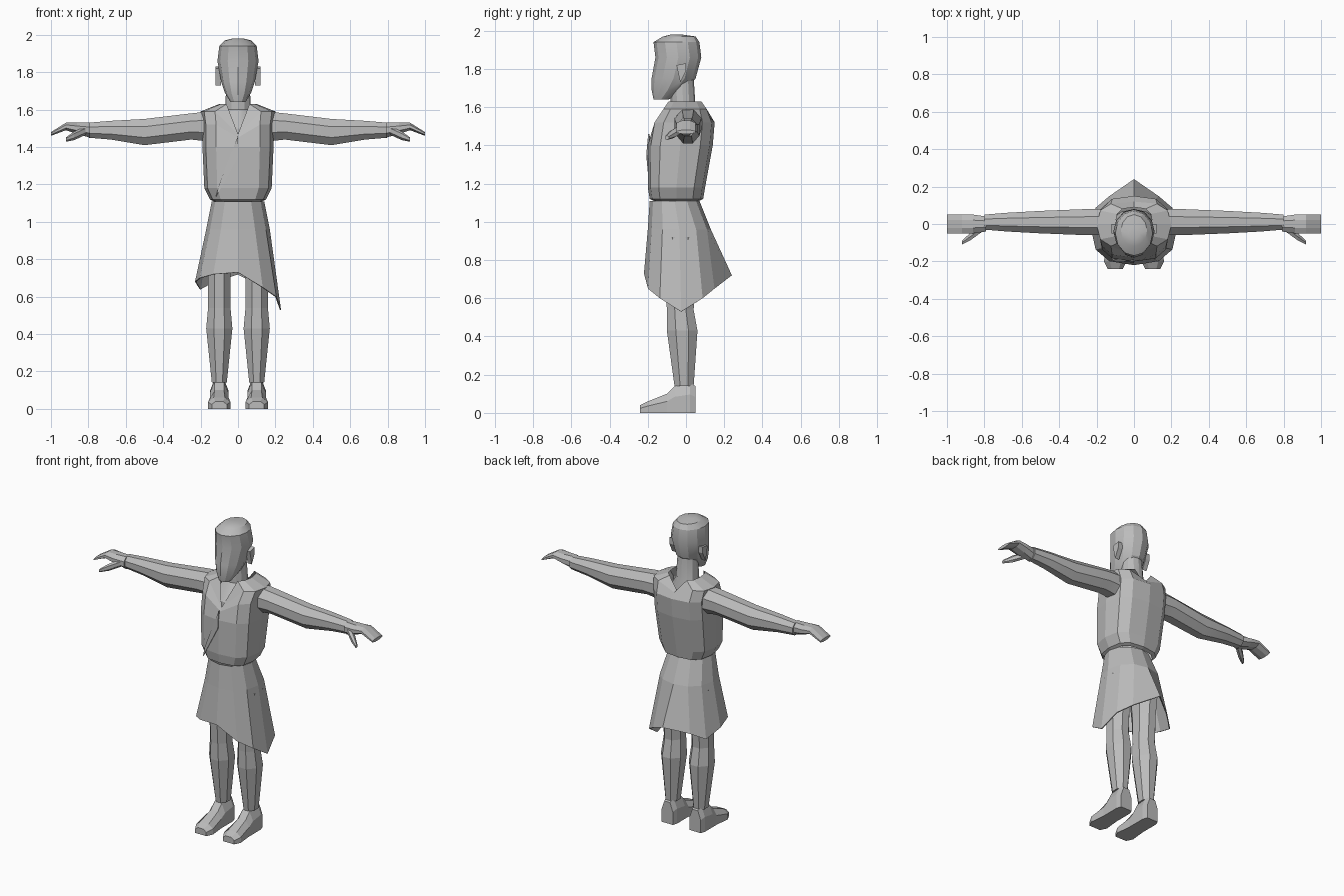
import bpy, bmesh, math
from mathutils import Vector

if "Cube" in bpy.data.objects:
    bpy.data.objects.remove(bpy.data.objects["Cube"], do_unlink=True)

shade = 0.5
grey = bpy.data.materials.new("plain grey")
grey.use_nodes = True
grey.diffuse_color = (shade, shade, shade, 1)
grey.node_tree.nodes["Principled BSDF"].inputs["Base Color"].default_value = grey.diffuse_color


def loft(name, rings, caps=True, smooth_angle=None):
    """Skin a list of rings that all have the same number of points."""
    bm = bmesh.new()
    loops = [[bm.verts.new(point) for point in ring] for ring in rings]
    count = len(loops[0])
    for low, high in zip(loops, loops[1:]):
        for i in range(count):
            following = (i + 1) % count
            bm.faces.new((low[i], low[following], high[following], high[i]))
    if caps:
        bm.faces.new(loops[0])
        bm.faces.new(loops[-1])
    bmesh.ops.recalc_face_normals(bm, faces=bm.faces)
    mesh = bpy.data.meshes.new(name)
    bm.to_mesh(mesh)
    bm.free()
    mesh.materials.append(grey)
    obj = bpy.data.objects.new(name, mesh)
    bpy.context.collection.objects.link(obj)
    if smooth_angle:
        bpy.ops.object.select_all(action="DESELECT")
        obj.select_set(True)
        bpy.context.view_layer.objects.active = obj
        bpy.ops.object.shade_smooth_by_angle(angle=math.radians(smooth_angle))
    return obj


def swell(value, power):
    """Push a sine or cosine outward to square off an ellipse."""
    return math.copysign(abs(value) ** power, value)


def section(z, width, front, back, power=1.0, count=12):
    """Level ring that starts at the front and runs towards the left."""
    middle, depth = (front + back) / 2, (back - front) / 2
    angles = [math.tau * i / count for i in range(count)]
    return [Vector((width * swell(math.sin(t), power),
                    middle - depth * swell(math.cos(t), power), z)) for t in angles]


def limb_ring(center, half_a, half_b, upright, count=8):
    """Flat-sided ring around an upright limb or one that points sideways."""
    reach = 1 / math.cos(math.pi / count)
    ring = []
    for i in range(count):
        angle = math.tau * (i + 0.5) / count
        a = half_a * reach * math.cos(angle)
        b = half_b * reach * math.sin(angle)
        ring.append(Vector(center) + Vector((a, b, 0) if upright else (0, a, b)))
    return ring


# Head: height, half width, front, back
head_profile = [(1.64, .04, -.17, -.09), (1.69, .07, -.18, -.01), (1.75, .09, -.18, .05),
                (1.86, .11, -.16, .08), (1.94, .1, -.17, .07), (1.97, .07, -.12, .05),
                (1.98, .03, -.08, -.02)]
loft("head", [section(*profile) for profile in head_profile], smooth_angle=25)

# Neck and the chest showing inside the neckline
neck_profile = [(1.35, .14, -.16, .08), (1.5, .14, -.15, .08), (1.6, .07, -.08, .05),
                (1.76, .06, -.08, .04)]
loft("neck_and_chest", [section(*profile) for profile in neck_profile], smooth_angle=25)

# Sleeveless top, dipping to a V in front and a shallow notch behind
vest_profile = [(1.11, .13, -.17, .07), (1.12, .15, -.19, .09), (1.18, .18, -.2, .1),
                (1.4, .19, -.2, .14), (1.52, .19, -.18, .15), (1.59, .2, -.13, .12),
                (1.63, .1, -.1, .09)]
vest_rings = [section(*profile, power=.7) for profile in vest_profile]
for ring in vest_rings[-2:]:
    ring[0].y, ring[0].z = -.17, 1.47
    ring[len(ring) // 2].z = 1.55
vest_rings[-3][0].z = 1.45
loft("vest", vest_rings, caps=False)

# Lapel that wraps diagonally across the front
lapel_outer = [Vector(corner) for corner in
               [(0, -.19, 1.46), (0, -.2, 1.35), (-.12, -.18, 1.13), (-.1, -.19, 1.2)]]
outward = Vector((0, -.008, 0))
loft("lapel", [lapel_outer, [corner + outward for corner in lapel_outer]])

# Wrapped skirt, its uneven hem listed from the front around the left
hem_heights = [.73, .65, .6, .53, .6, .65, .72, .68, .64, .68, .7, .72]
hem_ring = section(.7, .23, -.22, .17, power=.8)
for point, height in zip(hem_ring, hem_heights):
    point.z = height
hem_ring[len(hem_ring) // 2].y = .24
skirt = loft("skirt", [section(1.11, .14, -.19, .07), section(.96, .17, -.2, .13, power=.9),
                       hem_ring], caps=False)
cloth = skirt.modifiers.new("cloth thickness", "SOLIDIFY")
cloth.thickness = .006

# Limb tables: place along the limb, offset across it, two half sizes
arm_profile = [(.16, 1.51, .07, .08), (.25, 1.51, .07, .07), (.5, 1.48, .06, .07),
               (.68, 1.49, .05, .05), (.8, 1.49, .04, .04)]
hand_profile = [(.79, 1.49, .04, .04), (.86, 1.5, .05, .03), (.92, 1.51, .05, .02),
                (1, 1.47, .05, .01)]
leg_profile = [(.92, -.03, .07, .1), (.72, -.03, .06, .08), (.54, -.03, .06, .07),
               (.43, -.02, .07, .08), (.14, -.01, .04, .05)]
foot_profile = [(.05, .04, .14), (.02, .05, .16), (-.06, .05, .14), (-.1, .05, .1),
                (-.2, .06, .06), (-.24, .04, .04)]
foot_outline = [(-1, 0), (1, 0), (1, .6), (.5, 1), (-.5, 1), (-1, .6)]
ear_outline = [(-.05, 1.82), (0, 1.83), (0, 1.79), (-.03, 1.73)]

for side_name, side in (("left", 1), ("right", -1)):
    loft(side_name + "_ear",
         [[(side * x, y, z) for y, z in ear_outline] for x in (.09, .12)])

    # Arm, flat hand and thumb
    loft(side_name + "_arm",
         [limb_ring((side * x, .01, z), depth, height, upright=False)
          for x, z, depth, height in arm_profile], smooth_angle=20)
    loft(side_name + "_hand",
         [limb_ring((side * x, 0, z), depth, height, upright=False)
          for x, z, depth, height in hand_profile])
    thumb_base, thumb_tip = Vector((side * .81, -.02, 1.49)), Vector((side * .92, -.1, 1.44))
    loft(side_name + "_thumb",
         [limb_ring(thumb_base.lerp(thumb_tip, step), size, size, upright=False, count=6)
          for step, size in ((0, .02), (.6, .02), (1, .01))])

    # Leg and foot
    loft(side_name + "_leg",
         [limb_ring((side * .1, y, z), width, depth, upright=True)
          for z, y, width, depth in leg_profile])
    loft(side_name + "_foot",
         [[(side * .1 + width * across, y, height * up) for across, up in foot_outline]
          for y, width, height in foot_profile])
